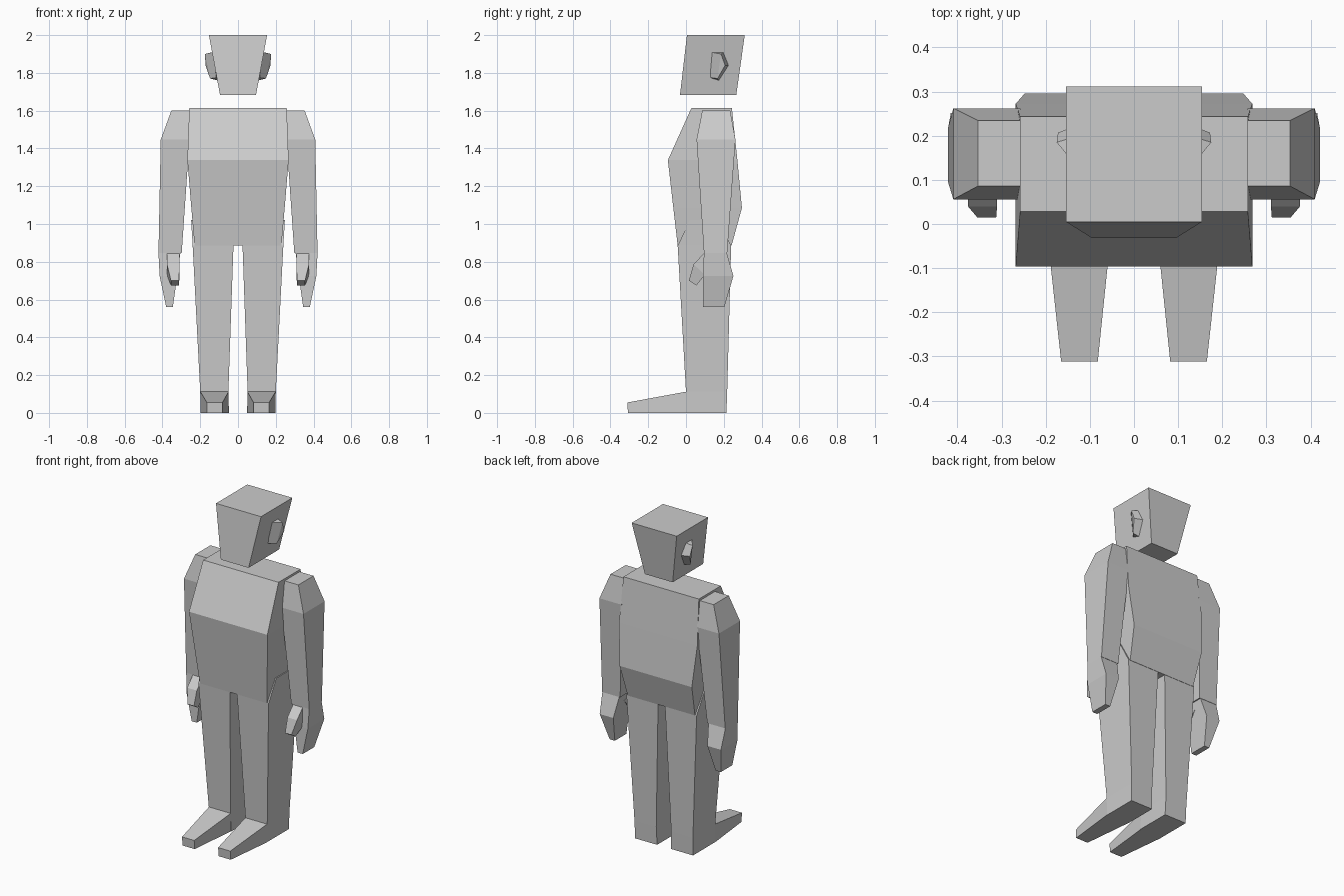
import bpy, bmesh


def finish(name, bm, mirror):
    bmesh.ops.recalc_face_normals(bm, faces=bm.faces)
    mesh = bpy.data.meshes.new(name)
    bm.to_mesh(mesh)
    bm.free()
    ob = bpy.data.objects.new(name, mesh)
    bpy.context.collection.objects.link(ob)
    if mirror:
        ob.modifiers.new("Mirror", 'MIRROR').use_axis[0] = True
    return ob


def loft(name, rings, mirror=True):
    """Skin four-sided rings: (x0, x1, (y, z) of one edge, (y, z) of the opposite edge)."""
    bm = bmesh.new()
    loops = []
    for x0, x1, a, b in rings:
        corners = [(x0, *a), (x1, *a), (x1, *b), (x0, *b)]
        loops.append([bm.verts.new(c) for c in corners])
    for p, q in zip(loops, loops[1:]):
        for i in range(4):
            j = (i + 1) % 4
            bm.faces.new((p[i], p[j], q[j], q[i]))
    bm.faces.new(loops[0])
    bm.faces.new(loops[-1])
    return finish(name, bm, mirror)


# Head: block tapering down and leaning forward
loft("head", [
    (-.154, .154, (.005, 2.0), (.311, 2.0)),
    (-.095, .095, (-.032, 1.682), (.266, 1.682)),
], mirror=False)

# Torso: chest pushed forward, lower back pushed out
loft("torso", [
    (-.258, .258, (.028, 1.613), (.243, 1.613)),
    (-.268, .268, (-.096, 1.338), (.272, 1.338)),
    (-.247, .247, (-.067, 1.085), (.296, 1.085)),
    (-.23, .23, (-.044, .885), (.241, .885)),
], mirror=False)

# Arms
loft("arm", [
    (.25, .353, (.086, 1.6), (.234, 1.6)),
    (.257, .409, (.056, 1.447), (.262, 1.447)),
    (.298, .421, (.095, .847), (.218, .847)),
])

# Hands and thumbs
loft("hand", [
    (.305, .421, (.095, .847), (.216, .847)),
    (.322, .415, (.09, .725), (.251, .725)),
    (.345, .38, (.09, .56), (.203, .56)),
])
loft("thumb", [
    (.31, .376, (.095, .845), (.16, .80)),
    (.31, .376, (.04, .787), (.10, .73)),
    (.312, .355, (.015, .70), (.055, .675)),
])

# Legs, with the hip tops tucked into the torso sides
loft("leg", [
    (.03, .248, (.02, 1.02), (.17, 1.02)),
    (.024, .24, (-.044, .885), (.239, .885)),
    (.051, .2, (0, .112), (.218, .112)),
    (.048, .198, (0, 0), (.214, 0)),
])

# Feet: wedge running from the ankle to the toe
loft("foot", [
    (.05, .199, (0, .112), (0, 0)),
    (.082, .165, (-.311, .055), (-.307, 0)),
])

# Ears: small faceted flaps leaning away from the head
bm = bmesh.new()
for co in [(.13, .13, 1.91), (.175, .185, 1.9), (.172, .207, 1.84), (.148, .167, 1.77),
           (.115, .13, 1.775), (.125, .2, 1.912), (.11, .23, 1.84), (.1, .175, 1.758)]:
    bm.verts.new(co)
bmesh.ops.convex_hull(bm, input=bm.verts)
bmesh.ops.dissolve_limit(bm, angle_limit=.06, verts=bm.verts, edges=bm.edges)
finish("ear", bm, True)
